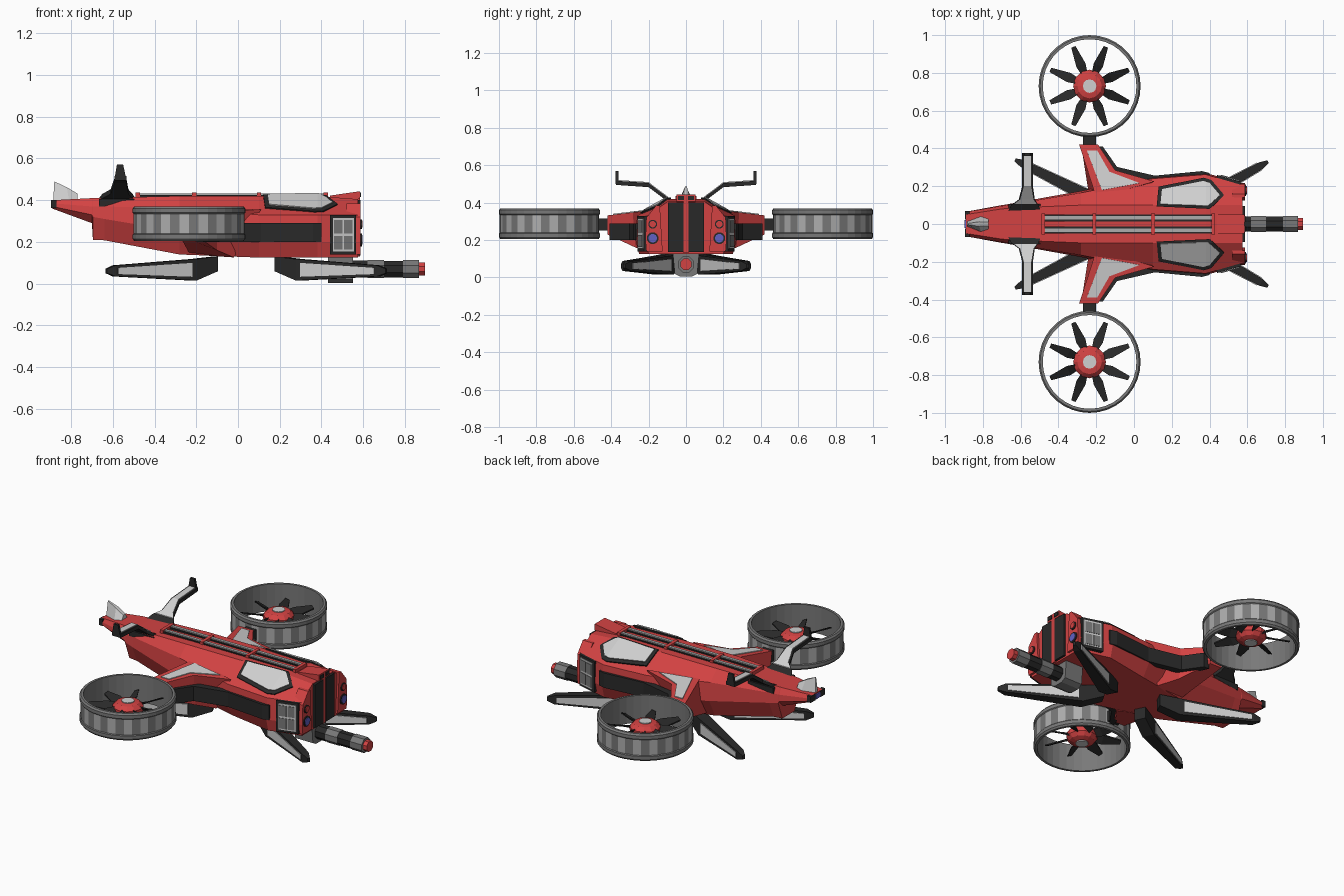
import bpy, bmesh
from math import cos, sin, pi, radians
from mathutils import Vector
from mathutils.bvhtree import BVHTree

if "Cube" in bpy.data.objects:
    bpy.data.objects.remove(bpy.data.objects["Cube"])


def material(name, r, g, b):
    m = bpy.data.materials.new(name)
    m.use_nodes = True
    m.diffuse_color = (r, g, b, 1)
    m.node_tree.nodes["Principled BSDF"].inputs["Base Color"].default_value = (r, g, b, 1)
    return m


RED = material("red paint", .65, .055, .055)
DARK = material("dark trim", .022, .022, .022)
LIGHT = material("light panel", .63, .63, .63)
GREY = material("grey metal", .19, .19, .19)
PALE = material("pale grey", .42, .42, .42)
BLUE = material("blue lamp", .12, .12, .55)


def solid(rings, closed=False):
    """Skin a run of equal rings; cap the ends unless it closes on itself."""
    n, k = len(rings[0]), len(rings)
    faces = [(i * n + j, i * n + (j + 1) % n, (i + 1) % k * n + (j + 1) % n, (i + 1) % k * n + j)
             for i in range(k if closed else k - 1) for j in range(n)]
    if not closed:
        faces += [tuple(range(n)), tuple(range((k - 1) * n, k * n))]
    return [p for r in rings for p in r], faces


def make(name, parts, mats, mirror=False, rule=None):
    verts, faces = [], []
    for v, f in parts:
        faces += [[i + len(verts) for i in q] for q in f]
        verts += v
    mesh = bpy.data.meshes.new(name)
    mesh.from_pydata(verts, [], faces)
    bm = bmesh.new()
    bm.from_mesh(mesh)
    bmesh.ops.recalc_face_normals(bm, faces=bm.faces)
    bm.to_mesh(mesh)
    bm.free()
    for m in mats if isinstance(mats, list) else [mats]:
        mesh.materials.append(m)
    if rule:
        for p in mesh.polygons:
            p.material_index = rule(p)
    ob = bpy.data.objects.new(name, mesh)
    bpy.context.collection.objects.link(ob)
    if mirror:
        mod = ob.modifiers.new("Mirror", "MIRROR")
        mod.use_axis = (False, True, False)
    return ob


def prism(poly, z0, z1):
    return solid([[(x, y, z) for x, y in poly] for z in (z0, z1)])


def box(x0, x1, y0, y1, z0, z1):
    return prism([(x0, y0), (x1, y0), (x1, y1), (x0, y1)], z0, z1)


def rod(x0, x1, r, y=0, z=.07, n=8):
    return solid([[(x, y + r * cos((j + .5) * 2 * pi / n), z + r * sin((j + .5) * 2 * pi / n))
                   for j in range(n)] for x in (x0, x1)])


def skin(name, poly, base, lift, mat):
    """A thin plate that follows the top of a solid."""
    tree = BVHTree.FromPolygons([Vector(v) for v in base[0]], base[1])
    bm = bmesh.new()
    face = bm.faces.new([bm.verts.new((x, y, 0)) for x, y in poly])
    face.normal_update()
    if face.normal.z < 0:
        face.normal_flip()
    for co, no in (((.38, 0, 0), (1, 0, 0)), ((0, .1, 0), (0, 1, 0))):
        bmesh.ops.bisect_plane(bm, geom=bm.verts[:] + bm.edges[:] + bm.faces[:],
                               plane_co=co, plane_no=no)
    for v in bm.verts:
        hit = tree.ray_cast(Vector((v.co.x, v.co.y, 1)), Vector((0, 0, -1)))[0]
        v.co.z = (hit.z if hit else .35) + lift
    mesh = bpy.data.meshes.new(name)
    bm.to_mesh(mesh)
    bm.free()
    mesh.materials.append(mat)
    ob = bpy.data.objects.new(name, mesh)
    bpy.context.collection.objects.link(ob)
    ob.modifiers.new("Mirror", "MIRROR").use_axis = (False, True, False)
    mod = ob.modifiers.new("Solidify", "SOLIDIFY")
    mod.thickness, mod.offset = .012, -1


# Fuselage: x, then bottom, lower side, upper side and top corners as y, z
stations = [
    (-.89, .05, .36, .065, .37, .065, .385, .05, .40),
    (-.70, .06, .29, .10, .33, .095, .37, .08, .41),
    (-.695, .06, .21, .10, .32, .095, .37, .08, .41),
    (-.64, .065, .208, .11, .31, .105, .37, .085, .412),
    (-.28, .12, .14, .175, .25, .165, .36, .10, .42),
    (.10, .20, .125, .25, .20, .24, .33, .10, .42),
    (.38, .25, .125, .27, .20, .262, .33, .10, .42),
    (.575, .20, .125, .215, .20, .205, .33, .10, .405)]
rings = []
for s in stations:
    half = list(zip(s[1::2], s[2::2]))
    rings.append([(s[0], y, z) for y, z in half] + [(s[0], -y, z) for y, z in half[::-1]])
hull = solid(rings)
make("fuselage", [hull], RED)

# Stub wings
top = [(-.20, .14), (.11, .225), (-.10, .285), (-.19, .42), (-.29, .42)]
low = [(-.23, .10, .14), (-.02, .18, .126), (-.10, .27, .16), (-.20, .42, .23), (-.28, .42, .23)]
wing = solid([low, [(x, y, .362 - (y - .17) * .12) for x, y in top]])
make("wing", [wing], RED, True)
skin("wing_panel", [(-.17, .18), (.03, .217), (-.13, .277), (-.195, .39), (-.25, .39)],
     wing, .005, LIGHT)
make("fan_strut", [box(-.27, -.20, .41, .48, .25, .315)], DARK, True)

# Dark band along the side and the wing's leading edge
make("side_band", [prism([(.40, .27), (.36, .28), (.11, .256), (-.09, .302), (-.165, .41),
                          (-.20, .41), (-.14, .27), (.11, .22), (.40, .23)], .20, .29)], DARK, True)

# Canopy windows
skin("canopy_frame", [(.12, .093), (.40, .08), (.478, .153), (.41, .233), (.37, .245), (.13, .198)],
     hull, .008, DARK)
skin("canopy_glass", [(.14, .106), (.392, .097), (.455, .153), (.40, .218), (.367, .228), (.148, .185)],
     hull, .014, LIGHT)

# Spine rails with brackets
make("spine_bed", [box(-.48, .42, .014, .05, .41, .426)], DARK, True)
make("spine_rail", [box(-.48, .42, .024, .042, .41, .433)], PALE, True)
make("spine_brackets", [box(x - .01, x + .01, -.055, .055, .40, .436)
                        for x in (-.48, -.21, .10, .42)], RED)

# Nose front
make("nose_panel", [box(.56, .588, .014, .095, .135, .40)], DARK, True)
make("nose_strip", [box(.56, .585, -.014, .014, .13, .41)], RED)
make("nose_brow", [solid([[(.44, y, .40), (.585, y, .405), (.585, y, .443), (.44, y, .422)]
                          for y in (-.05, .05)])], RED)
make("brow_slot", [box(.58, .59, .01, .043, .415, .436)], DARK, True)
make("lamp_pod", [solid([[(x, .125, .14), (x, .212, .14), (x, .217, .20), (x, .212, .32),
                          (x, .16, .385), (x, .14, .385)] for x in (.52, .588)])], RED, True)
for name, r, z, centre in (("lower_lamp", .032, .21, BLUE), ("upper_lamp", .024, .285, RED)):
    make(name + "_rim", [rod(.57, .593, r, .178, z, 12)], DARK, True)
    make(name, [rod(.57, .597, r * .72, .178, z, 12)], centre, True)


# Nose side windows
def pane(x0, x1, z0, z1, out):
    edge = [(x, .2535 - (x - .44) * .282) for x in (x0, x1)]
    return prism([(x, y + out) for x, y in edge] + [(x, y - .02) for x, y in edge[::-1]], z0, z1)


make("side_window_frame", [pane(.44, .565, .14, .33, .006)], DARK, True)
make("side_window", [pane(.455, .555, .155, .315, .010)], LIGHT, True)
make("side_window_glass", [pane(x, x + .04, z, z + .065, .013)
                           for x in (.461, .508) for z in (.163, .24)], GREY, True)

# Gun under the nose
make("gun_mount", [solid([[(x, -.07, .125), (x, .07, .125), (x, .06, .02), (x, .03, .004),
                           (x, -.03, .004), (x, -.06, .02)] for x in (.43, .55)])], GREY)
for name, x0, x1, r, mat in (("gun_base", .50, .62, .044, DARK), ("gun_sleeve", .62, .70, .046, GREY),
                             ("gun_grip", .70, .79, .043, DARK), ("gun_barrel", .79, .868, .046, GREY),
                             ("gun_tip", .86, .895, .033, RED)):
    make(name, [rod(x0, x1, r)], mat)

# Ducted fans
FX, FY, SEG = -.235, .73, 36


def circle(r, z, n):
    return [(FX + r * cos(2 * pi * i / n), FY + r * sin(2 * pi * i / n), z) for i in range(n)]


profile = [(.248, .205), (.262, .205), (.27, .215), (.27, .235), (.266, .24), (.266, .335),
           (.27, .34), (.27, .36), (.262, .37), (.248, .37)]


def duct_colour(p):
    x, y = p.center.x - FX, p.center.y - FY
    on_band = .25 < p.center.z < .32 and Vector((x, y)).length > .255
    vs = [p.id_data.vertices[i].co for i in p.vertices] if hasattr(p.id_data, "vertices") else []
    ang = Vector((x, y)).angle_signed(Vector((1, 0)))
    return 1 if on_band and int((ang + 2 * pi) / (2 * pi / SEG)) % 2 else 0


make("fan_duct", [solid([circle(r, z, SEG) for r, z in profile], True)], [GREY, PALE], True, duct_colour)
make("fan_hub", [solid([circle(r, z, 12) for r, z in
                        ((.045, .24), (.07, .25), (.087, .272), (.087, .298), (.065, .32), (.04, .325))])],
     RED, True)
make("fan_cap", [solid([circle(.036, z, 12) for z in (.234, .33)])], LIGHT, True)

blades = []
for k in range(8):
    a = radians(22.5 + 45 * k)
    u, v = Vector((cos(a), sin(a), 0)), Vector((-sin(a), cos(a), 0))
    hub, rows = Vector((FX, FY, .285)), []
    for r, w, tilt in ((.07, .016, .016), (.12, .026, .014), (.225, .012, .005)):
        rows.append([tuple(hub + u * r + v * w * e + Vector((0, 0, tilt * e + d)))
                     for e, d in ((-1, -.004), (1, -.004), (1, .004), (-1, .004))])
    blades.append(solid(rows))
make("fan_blades", blades, DARK, True)


# Landing legs: slabs with light plates on both sides
def leg(a, b, rows):
    a, b = Vector(a), Vector(b)
    d = (b - a).normalized()
    n = Vector((-d.y, d.x))
    out = []
    for t, lo, hi, h in rows:
        p, q = a.lerp(b, t) - n * h, a.lerp(b, t) + n * h
        out.append([(p.x, p.y, lo), (q.x, q.y, lo), (q.x, q.y, hi), (p.x, p.y, hi)])
    return solid(out)


for name, a, b in (("front_leg", (.19, .04), (.71, .33)), ("rear_leg", (-.11, .08), (-.63, .34))):
    make(name, [leg(a, b, [(0, .06, .13, .033), (.2, .015, .118, .035), (.93, .035, .088, .02),
                           (1, .05, .072, .008)])], DARK, True)
    make(name + "_panel", [leg(a, b, [(.24, .033, .10, .0385), (.91, .046, .076, .0245)])], LIGHT, True)


# Tail wings
def blade(rows, up, thick):
    return solid([[(x0, y, z + up), (x1, y, z + up), (x1, y, z - thick), (x0, y, z - thick)]
                  for y, z, x0, x1 in rows])


make("tail_wing_root", [box(-.665, -.495, .06, .105, .37, .405)], DARK, True)
make("tail_wing", [blade([(.06, .405, -.67, -.49), (.10, .43, -.65, -.505), (.13, .452, -.61, -.525),
                          (.20, .505, -.592, -.535), (.375, .517, -.592, -.535)], 0, .022)], DARK, True)
make("tail_wing_panel", [blade([(.105, .434, -.635, -.515), (.13, .452, -.602, -.532),
                                (.20, .505, -.583, -.544), (.36, .516, -.583, -.544)], .005, .005)],
     LIGHT, True)
make("tail_winglet", [solid([[(-.592, y, .50), (-.535, y, .50), (-.55, y, .57), (-.58, y, .57)]
                             for y in (.362, .376)])], DARK, True)

# Tail end: fin, side blocks and exhaust
make("tail_fin", [solid([[(-.885, -.012, .40), (-.885, .012, .40), (-.88, .003, .49), (-.88, -.003, .49)],
                         [(-.81, -.042, .40), (-.81, .042, .40), (-.82, .012, .462), (-.82, -.012, .462)],
                         [(-.77, -.03, .40), (-.77, .03, .40), (-.77, .01, .432), (-.77, -.01, .432)]])],
     LIGHT)
make("tail_block", [box(-.895, -.87, .025, .07, .362, .40)], DARK, True)
make("tail_exhaust", [box(-.897, -.88, -.022, .022, .366, .394)], BLUE)
